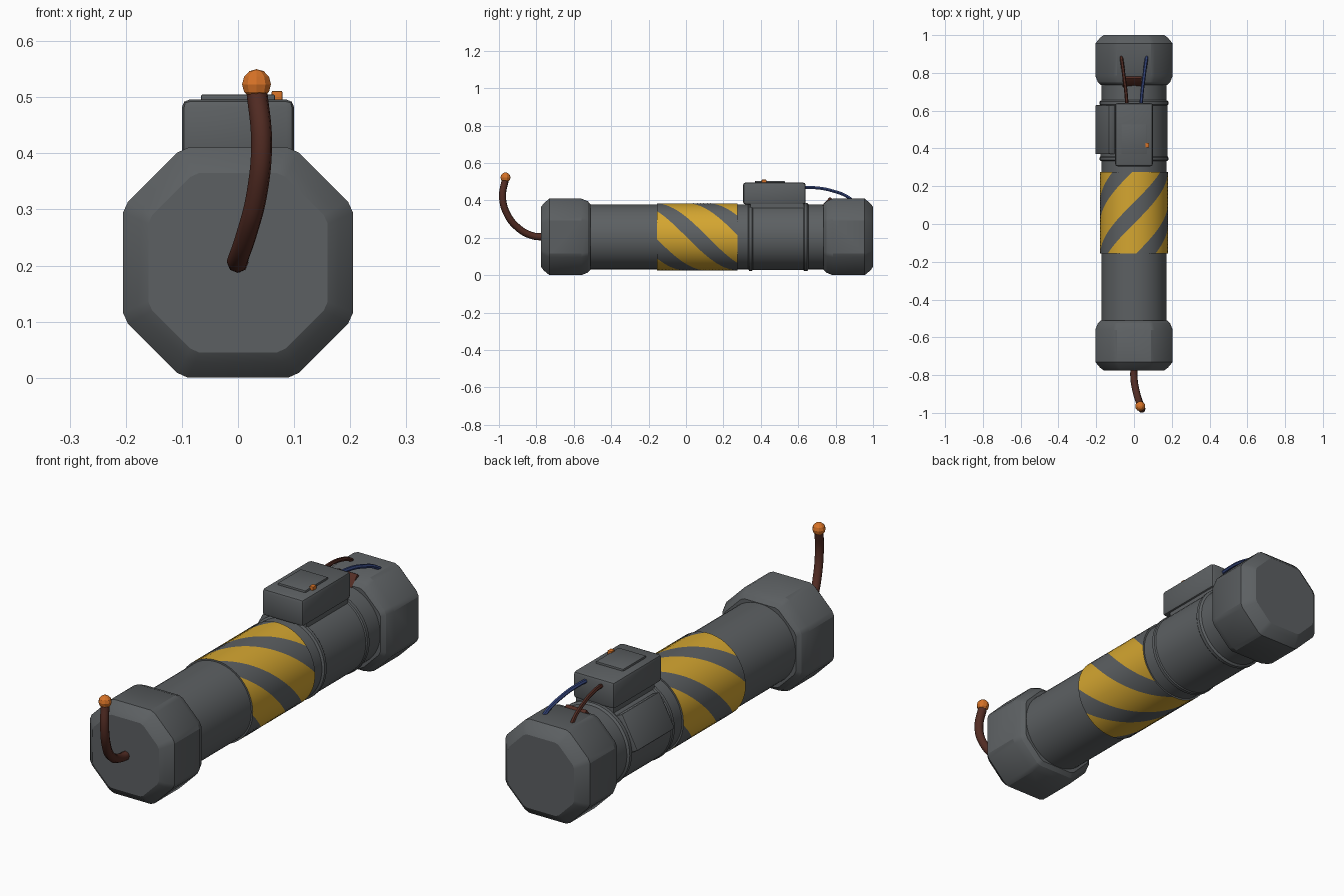
import bpy, bmesh, math
from mathutils import Matrix

if "Cube" in bpy.data.objects:
    bpy.data.objects.remove(bpy.data.objects["Cube"])

CZ = 0.205  # height of the pipe axis


def material(name, rgb):
    m = bpy.data.materials.new(name)
    m.diffuse_color = (*rgb, 1)
    m.use_nodes = True
    m.node_tree.nodes["Principled BSDF"].inputs["Base Color"].default_value = m.diffuse_color
    return m


GREY = material("grey_metal", (0.108, 0.117, 0.123))
YELLOW = material("warning_yellow", (0.66, 0.38, 0.03))
BROWN = material("brown_cord", (0.085, 0.025, 0.017))
ORANGE = material("orange", (0.68, 0.17, 0.02))
BLUE = material("blue_wire", (0.035, 0.06, 0.2))


def finish(name, bm, mats, angle=30):
    bmesh.ops.recalc_face_normals(bm, faces=bm.faces)
    me = bpy.data.meshes.new(name)
    bm.to_mesh(me)
    bm.free()
    ob = bpy.data.objects.new(name, me)
    bpy.context.collection.objects.link(ob)
    for m in mats:
        me.materials.append(m)
    if angle:
        bpy.ops.object.select_all(action='DESELECT')
        ob.select_set(True)
        bpy.context.view_layer.objects.active = ob
        bpy.ops.object.shade_smooth_by_angle(angle=math.radians(angle))
    return ob


def loft(name, rings, mats, angle=30, rule=None):
    """Skin closed rings of points, close both ends."""
    bm = bmesh.new()
    vs = [[bm.verts.new(p) for p in r] for r in rings]
    n = len(vs[0])
    for a, b in zip(vs, vs[1:]):
        for i in range(n):
            j = (i + 1) % n
            f = bm.faces.new((a[i], a[j], b[j], b[i]))
            f.material_index = rule(i) if rule else 0
    bm.faces.new(vs[0])
    bm.faces.new(vs[-1])
    return finish(name, bm, mats, angle)


def circle(y, r, angles):
    return [(r * math.sin(a), y, CZ + r * math.cos(a)) for a in angles]


def lathe(name, profile, mat, n=48):
    ang = [math.tau * i / n for i in range(n)]
    return loft(name, [circle(y, r, ang) for y, r in profile], [mat])


def block(name, lo, hi, mat, bevel=0.0, matrix=Matrix()):
    bm = bmesh.new()
    bmesh.ops.create_cube(bm, size=1)
    for v in bm.verts:
        v.co = [l + (c + 0.5) * (h - l) for c, l, h in zip(v.co, lo, hi)]
    if bevel:
        bmesh.ops.bevel(bm, geom=bm.edges[:], offset=bevel, segments=2,
                        profile=0.5, affect='EDGES')
    bm.transform(matrix)
    return finish(name, bm, [mat])


def cord(name, pts, radius, mat, res=2):
    cu = bpy.data.curves.new(name, 'CURVE')
    cu.dimensions = '3D'
    cu.bevel_depth = radius
    cu.bevel_resolution = res
    cu.use_fill_caps = True
    cu.resolution_u = 6
    sp = cu.splines.new('BEZIER')
    sp.bezier_points.add(len(pts) - 1)
    for b, p in zip(sp.bezier_points, pts):
        b.co = p
        b.handle_left_type = b.handle_right_type = 'AUTO'
    cu.materials.append(mat)
    ob = bpy.data.objects.new(name, cu)
    bpy.context.collection.objects.link(ob)
    bpy.ops.object.select_all(action='DESELECT')
    ob.select_set(True)
    bpy.context.view_layer.objects.active = ob
    bpy.ops.object.convert(target='MESH')
    bpy.ops.object.shade_smooth_by_angle(angle=math.radians(50))


# main pipe
lathe("pipe", [(-0.55, 0.173), (0.78, 0.173)], GREY)

# striped band: the mesh columns follow the helix, so stripe edges are clean
STRIPES, YEL, GAP, PITCH = 4, 9, 6, 0.18
cols = []
quarter = math.tau / STRIPES
yel_w = quarter * 0.6
for s in range(STRIPES):
    cols += [s * quarter + yel_w * i / YEL for i in range(YEL)]
    cols += [s * quarter + yel_w + (quarter - yel_w) * i / GAP for i in range(GAP)]
rings = []
for k in range(25):
    y = -0.155 + 0.43 * k / 24
    rings.append(circle(y, 0.18, [a + (y - 0.285) / PITCH for a in cols]))
band = loft("striped_band", rings, [GREY, YELLOW],
            rule=lambda i: 1 if i % (YEL + GAP) < YEL else 0)

# sleeve under the control box, with a rim at each end
lathe("sleeve", [(0.332, 0.172), (0.338, 0.182), (0.352, 0.182), (0.357, 0.178),
                 (0.628, 0.178), (0.633, 0.182), (0.648, 0.182), (0.656, 0.172)], GREY)

# eight-sided end caps with softened corners
corner = [(0.205, 0.089), (0.196, 0.109), (0.109, 0.196), (0.089, 0.205)]
outline = []
for q in range(4):
    c, s = [(1, 0), (0, 1), (-1, 0), (0, -1)][q]
    outline += [(x * c - z * s, x * s + z * c) for x, z in corner]
steps = [(0, 0.78), (0.013, 0.87), (0.045, 1), (0.215, 1), (0.25, 0.93), (0.265, 0.85)]
for name, y0, d in (("front_cap", -0.775, 1), ("back_cap", 1.0, -1)):
    loft(name, [[(x * k, y0 + d * t, CZ + z * k) for x, z in outline] for t, k in steps],
         [GREY], angle=24)

# control box, its base, lid and button
block("control_box", (-0.1, 0.305, 0.378), (0.1, 0.64, 0.496), GREY, 0.014)
block("box_base", (-0.09, 0.345, 0.3), (0.09, 0.63, 0.385), GREY)
block("box_lid", (-0.066, 0.37, 0.49), (0.066, 0.528, 0.505), GREY, 0.003)
block("button", (0.06, 0.405, 0.49), (0.079, 0.43, 0.511), ORANGE, 0.002)

# flat side panel on the upper left of the sleeve
tilt = Matrix.Translation((0, 0, CZ)) @ Matrix.Rotation(math.radians(-62), 4, 'Y')
block("side_panel", (-0.08, 0.37, 0.14), (0.08, 0.63, 0.192), GREY, 0.006, tilt)

# brown strip on the inner slope of the back cap
slope = Matrix.Translation((-0.01, 0.755, 0.385)) @ Matrix.Rotation(math.radians(48), 4, 'X')
block("brown_strip", (-0.05, -0.045, -0.012), (0.05, 0.035, 0.012), BROWN, 0.004, slope)

# wires from the box to the back cap
for name, side, mat in (("brown_wire", -1, BROWN), ("blue_wire", 1, BLUE)):
    cord(name, [(side * 0.037, 0.62, 0.468), (side * 0.042, 0.69, 0.468),
                (side * 0.053, 0.78, 0.452), (side * 0.066, 0.875, 0.412),
                (side * 0.07, 0.895, 0.39)], 0.009, mat, 1)

# fuse cord and its tip
cord("fuse", [(0, -0.75, 0.205), (0, -0.82, 0.211), (0.015, -0.9, 0.255),
              (0.034, -0.958, 0.33), (0.042, -0.981, 0.42), (0.033, -0.965, 0.515)],
     0.019, BROWN)
bm = bmesh.new()
bmesh.ops.create_uvsphere(bm, u_segments=10, v_segments=6, radius=0.027,
                          matrix=Matrix.Translation((0.033, -0.965, 0.523)))
finish("fuse_tip", bm, [ORANGE], angle=0)
